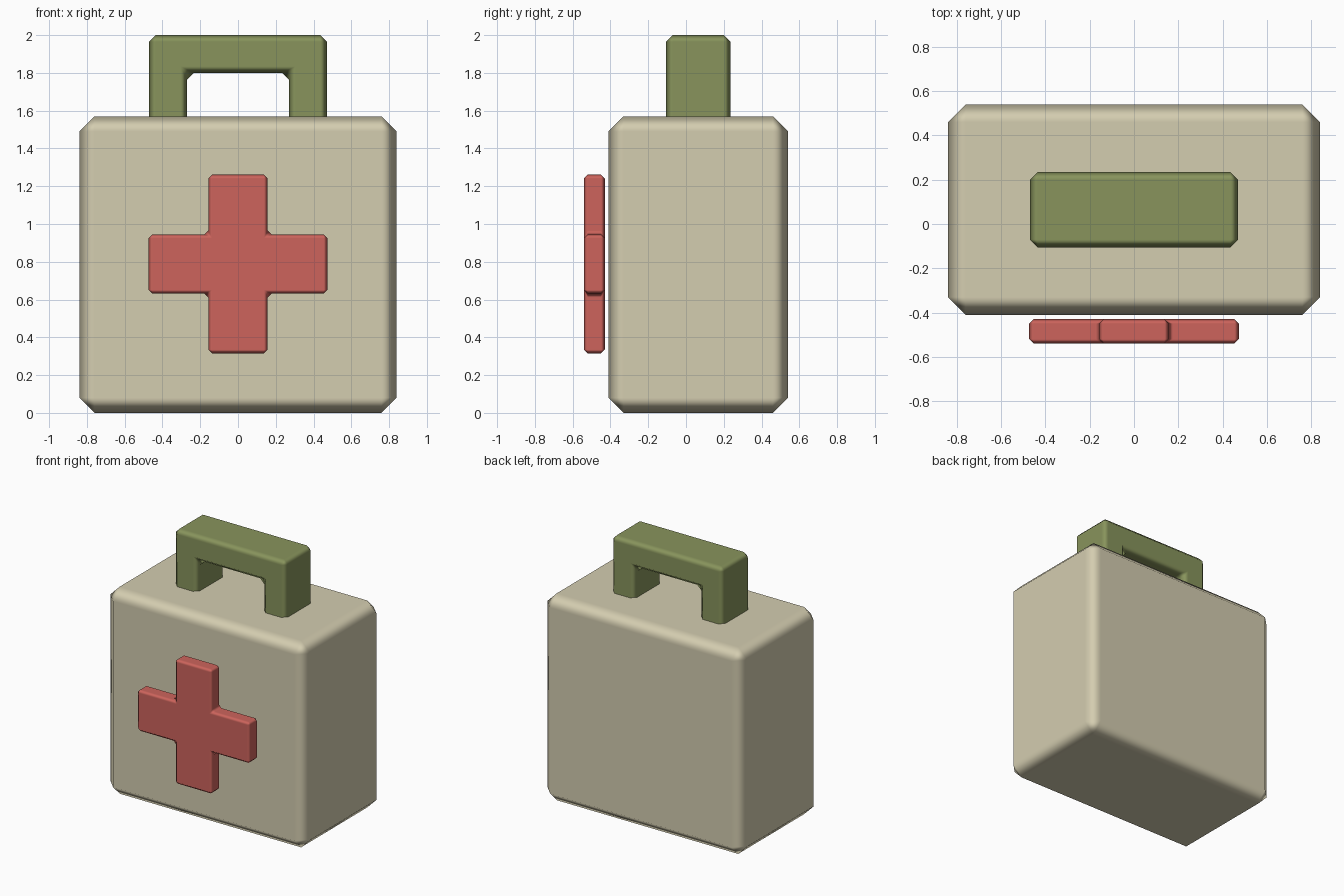
import bpy
import bmesh

# Remove the default cube
cube = bpy.data.objects.get("Cube")
if cube:
    bpy.data.objects.remove(cube, do_unlink=True)


def make_material(name, rgb):
    mat = bpy.data.materials.new(name)
    mat.use_nodes = True
    color = (*rgb, 1.0)
    mat.diffuse_color = color
    mat.node_tree.nodes["Principled BSDF"].inputs["Base Color"].default_value = color
    return mat


def extruded_part(name, outline, front, back, bevel, mat):
    """Extrude an x-z outline from front to back and chamfer its edges."""
    bm = bmesh.new()
    face = bm.faces.new([bm.verts.new((x, front, z)) for x, z in outline])
    result = bmesh.ops.extrude_face_region(bm, geom=[face], use_keep_orig=True)
    moved = [v for v in result["geom"] if isinstance(v, bmesh.types.BMVert)]
    bmesh.ops.translate(bm, verts=moved, vec=(0, back - front, 0))
    bmesh.ops.recalc_face_normals(bm, faces=bm.faces)
    mesh = bpy.data.meshes.new(name)
    bm.to_mesh(mesh)
    bm.free()
    mesh.shade_smooth()
    mesh.materials.append(mat)
    obj = bpy.data.objects.new(name, mesh)
    bpy.context.collection.objects.link(obj)
    # One-segment chamfer, blended smoothly between flat faces
    mod = obj.modifiers.new("Chamfer", "BEVEL")
    mod.width = bevel
    mod.segments = 1
    mod.limit_method = "ANGLE"
    mod.harden_normals = True
    return obj


def mirrored(half):
    """Complete a right-hand outline with its mirror image."""
    return half + [(-x, z) for x, z in reversed(half)]


beige = make_material("beige", (0.658, 0.610, 0.434))
green = make_material("olive green", (0.246, 0.296, 0.107))
red = make_material("soft red", (0.61, 0.127, 0.107))

# Case body
extruded_part("case", mirrored([(0.84, 0), (0.84, 1.57)]), -0.41, 0.54, 0.08, beige)

# Carrying handle, with its feet sunk into the case
handle = mirrored([(0.27, 1.5), (0.47, 1.5), (0.47, 2.0)])
handle += [(-0.27, 1.80), (0.27, 1.80)]
# Order the inner corners after the left foot
extruded_part("handle", handle, -0.105, 0.235, 0.035, green)

# Cross floating just ahead of the case front
long, arm, mid = 0.473, 0.157, 0.788
cross = mirrored([(arm, mid - long), (arm, mid - arm), (long, mid - arm),
                  (long, mid + arm), (arm, mid + arm), (arm, mid + long)])
extruded_part("cross", cross, -0.54, -0.43, 0.02, red)
